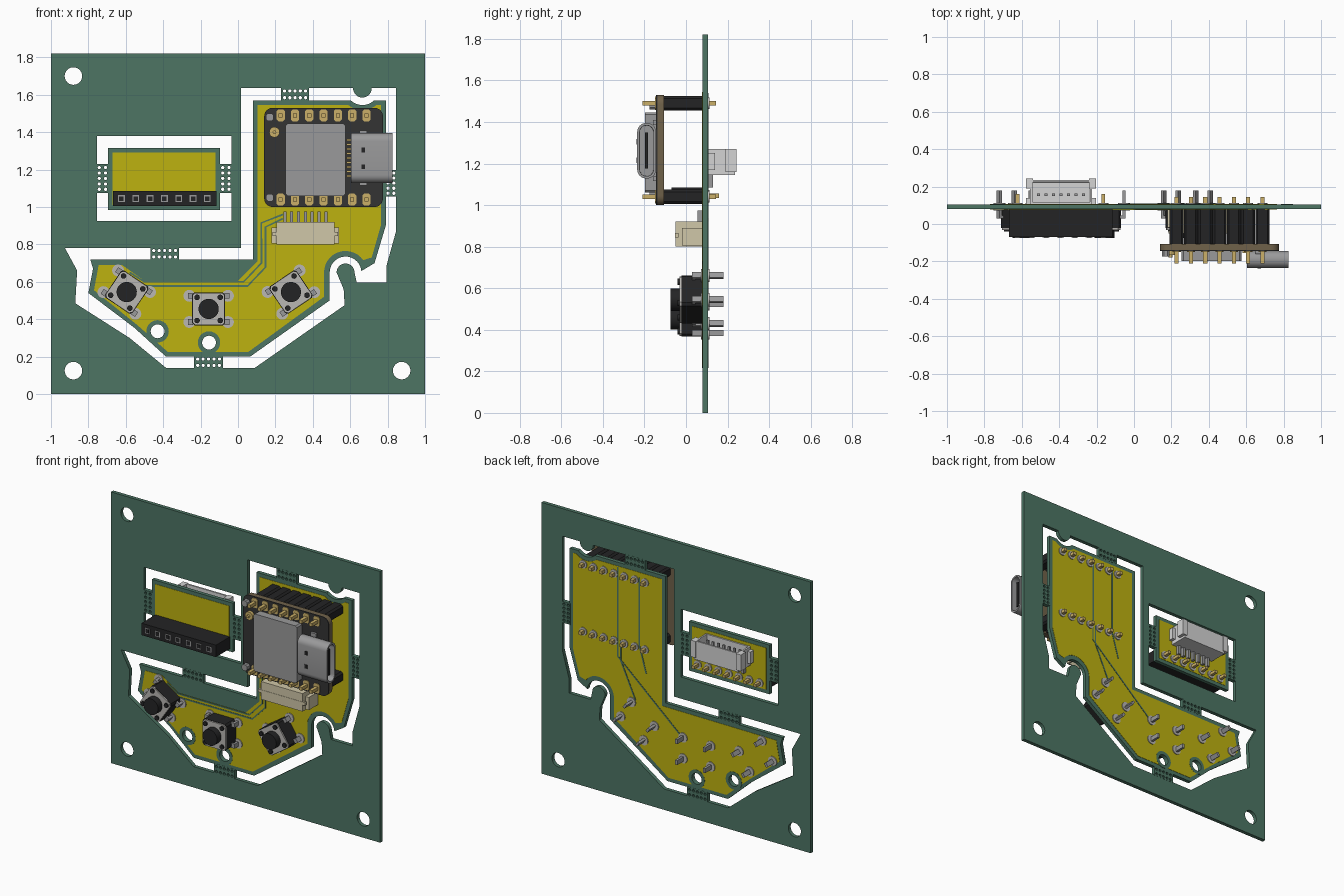
import bpy, bmesh, math
from mathutils import Matrix

if "Cube" in bpy.data.objects:
    bpy.data.objects.remove(bpy.data.objects["Cube"])


def material(name, r, g, b):
    lin = [((c / 255 + 0.055) / 1.055) ** 2.4 for c in (r, g, b)] + [1.0]
    m = bpy.data.materials.new(name)
    m.use_nodes = True
    m.diffuse_color = lin
    m.node_tree.nodes["Principled BSDF"].inputs["Base Color"].default_value = lin
    return m


GREEN = material("board green", 77, 117, 100)
YELLOW = material("mask yellow", 190, 178, 16)
BLACK = material("black plastic", 36, 36, 37)
DARK = material("module black", 52, 52, 52)
BROWN = material("laminate brown", 112, 98, 74)
STEEL = material("steel grey", 154, 154, 155)
SILVER = material("pale silver", 186, 183, 179)
WHITE = material("light plastic", 212, 212, 212)
CREAM = material("cream plastic", 208, 199, 168)
GOLD = material("gold", 203, 176, 104)

FRONT, BACK = 0.08, 0.105   # board surfaces


def add_object(name, mesh, mat):
    mesh.materials.append(mat)
    ob = bpy.data.objects.new(name, mesh)
    bpy.context.collection.objects.link(ob)
    bpy.ops.object.select_all(action='DESELECT')
    ob.select_set(True)
    bpy.context.view_layer.objects.active = ob
    bpy.ops.object.shade_smooth_by_angle(angle=math.radians(35))
    return ob


def finish(name, bm, mat):
    mesh = bpy.data.meshes.new(name)
    bm.to_mesh(mesh)
    bm.free()
    return add_object(name, mesh, mat)


def slab(name, loops, y0, y1, mat):
    """Filled outline with holes in the x-z plane, extruded along y."""
    cu = bpy.data.curves.new(name, 'CURVE')
    cu.dimensions, cu.fill_mode = '2D', 'BOTH'
    cu.extrude = (y1 - y0) / 2
    for loop in loops:
        sp = cu.splines.new('POLY')
        sp.points.add(len(loop) - 1)
        for p, (x, z) in zip(sp.points, loop):
            p.co = (x, z, 0, 1)
        sp.use_cyclic_u = True
    tmp = bpy.data.objects.new(name + "_outline", cu)
    bpy.context.collection.objects.link(tmp)
    mesh = bpy.data.meshes.new_from_object(tmp.evaluated_get(bpy.context.evaluated_depsgraph_get()))
    bpy.data.objects.remove(tmp)
    bm = bmesh.new()
    bm.from_mesh(mesh)
    bmesh.ops.remove_doubles(bm, verts=bm.verts, dist=1e-5)
    bmesh.ops.recalc_face_normals(bm, faces=bm.faces)
    bm.transform(Matrix.Translation((0, (y0 + y1) / 2, 0)) @ Matrix.Rotation(math.pi / 2, 4, 'X'))
    mesh.materials.clear()
    return finish(name, bm, mat)


def arc(cx, cz, r, a0, a1, n=14):
    angles = [math.radians(a0 + (a1 - a0) * i / n) for i in range(n + 1)]
    return [(cx + r * math.cos(a), cz + r * math.sin(a)) for a in angles]


def circle(cx, cz, r, n=24):
    return arc(cx, cz, r, 0, 360, n)[:-1]


def rect(x0, x1, z0, z1):
    return [(x0, z0), (x1, z0), (x1, z1), (x0, z1)]


def box(bm, lo, hi, chamfer=0.0, axis=1, seg=1):
    """Box from corner to corner, with the edges along one axis chamfered."""
    verts = bmesh.ops.create_cube(bm, size=1)["verts"]
    for v in verts:
        v.co = [lo[i] + (v.co[i] + 0.5) * (hi[i] - lo[i]) for i in range(3)]
    if chamfer:
        edges = {e for v in verts for e in v.link_edges
                 if abs(e.verts[0].co[axis] - e.verts[1].co[axis]) > 1e-5}
        bmesh.ops.bevel(bm, geom=list(edges), offset=chamfer, segments=seg,
                        profile=0.5, affect='EDGES')


def rod(bm, x, z, r, y0, y1, n=12):
    mat = Matrix.Translation((x, (y0 + y1) / 2, z)) @ Matrix.Rotation(math.pi / 2, 4, 'X')
    bmesh.ops.create_cone(bm, cap_ends=True, segments=n, radius1=r, radius2=r,
                          depth=y1 - y0, matrix=mat)


def boxes(name, mat, spans, chamfer=0.0):
    bm = bmesh.new()
    for lo, hi in spans:
        box(bm, lo, hi, chamfer)
    return finish(name, bm, mat)


def socket(name, mat, lo, hi, axis, side, rim, depth, chamfer=0.0):
    """Box whose end on the given axis is hollowed out."""
    bm = bmesh.new()
    box(bm, lo, hi, chamfer, axis, 6)
    bm.normal_update()
    mouth = [f for f in bm.faces if f.normal[axis] * side > 0.9]
    bmesh.ops.inset_individual(bm, faces=mouth, thickness=rim)
    bmesh.ops.inset_individual(bm, faces=mouth, thickness=0.001, depth=-depth)
    return finish(name, bm, mat)


# Outer panel with its routed openings
opening = ([(.015, 1.635)] + arc(.665, 1.635, .05, 180, 360)
           + [(.845, 1.635), (.845, .87), (.795, .69), (.795, .595), (.635, .595)]
           + arc(.575, .65, .048, 0, 180)
           + [(.565, .56), (.57, .475), (.09, .14), (-.385, .14), (-.58, .30),
              (-.87, .485), (-.86, .66), (-.925, .78), (.015, .78)])
corner_holes = [circle(x, z, .047) for x, z in ((-.88, 1.70), (-.88, .125), (.875, .125))]
slab("panel_frame", [rect(-1, 1, 0, 1.82), opening, rect(-.755, -.035, .925, 1.38)]
     + corner_holes, FRONT, BACK, GREEN)

# Main board and its coloured mask
mounts = [(-.43, .335), (-.155, .275)]
outline = ([(.08, 1.57)] + arc(.665, 1.635, .09, 226, 314)
           + [(.79, 1.57), (.79, .90), (.73, .70)] + arc(.575, .65, .085, 5, 180)
           + [(.49, .50), (.065, .20), (-.385, .20), (-.555, .355),
              (-.80, .54), (-.775, .67), (-.79, .72), (.08, .72)])
slab("main_board", [outline] + [circle(x, z, .037) for x, z in mounts], FRONT, BACK, GREEN)
mask = ([(.105, 1.545)] + arc(.665, 1.635, .117, 230, 310)
        + [(.765, 1.545), (.765, .905), (.715, .73)] + arc(.575, .65, .115, 35, 180)
        + [(.46, .52), (.055, .225), (-.375, .225), (-.54, .37), (-.77, .555), (-.745, .69)])
top_edges = {"front": [(-.62, .69), (-.5, .605), (0, .605), (.105, .71)],
             "back": [(.105, .695)]}
for side, y0 in (("front", FRONT - .002), ("back", BACK)):
    slab("main_mask_" + side, [mask + top_edges[side]]
         + [circle(x, z, .04) for x, z in mounts], y0, y0 + .002, YELLOW)
    for i, (x, z) in enumerate(mounts):
        slab(f"mount_ring_{side}_{i}", [circle(x, z, .06), circle(x, z, .037)],
             y0 - .001, y0 + .003, GREEN)
    slab("small_mask_" + side, [rect(-.67, -.12, 1.01, 1.29)], y0, y0 + .002, YELLOW)

# Small board
slab("small_board", [rect(-.695, -.095, .985, 1.315)], FRONT, BACK, GREEN)

# Break-away tabs with perforations along both ends
tabs = [(.235, .375, 1.57, 1.635), (-.465, -.32, .72, .78), (-.23, -.085, .14, .20),
        (.79, .845, 1.06, 1.195), (-.755, -.695, 1.08, 1.225), (-.095, -.035, 1.08, 1.225)]
for i, (x0, x1, z0, z1) in enumerate(tabs):
    dots = []
    for k in range(5):
        t = (k + .5) / 5
        for e in (.22, .78):
            u, v = (t, e) if x1 - x0 > z1 - z0 else (e, t)
            dots.append(circle(x0 + u * (x1 - x0), z0 + v * (z1 - z0), .009, 10))
    slab(f"break_tab_{i}", [rect(x0 - .004, x1 + .004, z0 - .004, z1 + .004)] + dots,
         FRONT - .001, BACK + .001, GREEN)


# Circuit traces
def trace(name, points, y0, w=.005):
    left, right = [], []
    for i, (x, z) in enumerate(points):
        (ax, az), (bx, bz) = points[max(i - 1, 0)], points[min(i + 1, len(points) - 1)]
        d = math.hypot(bx - ax, bz - az)
        nx, nz = -(bz - az) / d * w, (bx - ax) / d * w
        left.append((x + nx, z + nz))
        right.append((x - nx, z - nz))
    slab(name, [left + right[::-1]], y0, y0 + .003, GREEN)


for i in range(2):
    d = .022 * i
    trace(f"front_trace_{i}", [(.24, .96 - d), (.125 + d, .915 - d), (.125 + d, .70 - d),
                               (.03 + d, .60 - d), (-.5, .60 - d), (-.58, .65 - d)], FRONT - .004)
trace("back_trace_0", [(.43, 1.54), (.43, .94), (-.04, .53)], BACK + .001)
trace("back_trace_1", [(.27, 1.51), (.27, 1.05), (.22, .88)], BACK + .001)
trace("back_trace_2", [(.41, 1.05), (.41, .92), (.30, .68)], BACK + .001)

# Controller module on two pin strips
pin_x = [.228 + .0765 * i for i in range(7)]
rows = (1.49, 1.04)
boxes("module_headers", BLACK, [((x - .0375, -.106, z - .034), (x + .0375, FRONT, z + .034))
                                for x in pin_x for z in rows], .012)
boxes("module_pins", GOLD, [((x - .011, -.21, z - .011), (x + .011, .145, z + .011))
                            for x in pin_x for z in rows])
r = .045
corners = (arc(.73, 1.485, r, 0, 90, 6) + arc(.185, 1.485, r, 90, 180, 6)
           + arc(.185, 1.045, r, 180, 270, 6) + arc(.73, 1.045, r, 270, 360, 6))
slab("module_board", [corners], -.138, -.106, BROWN)
slab("module_face", [corners], -.145, -.138, DARK)
boxes("module_pads", GOLD, [((x - .022, -.149, z - .032), (x + .022, -.144, z + .032))
                            for x in pin_x for z in rows], .01)
boxes("module_shield", STEEL, [((.255, -.198, 1.06), (.575, -.144, 1.445))], .01)
boxes("module_buttons", STEEL, [((.15, -.175, z - .02), (.19, -.144, z + .02))
                                for z in (1.48, 1.02 + .03)], .01)
bm = bmesh.new()
rod(bm, .195, 1.40, .028, -.165, -.144, 20)
rod(bm, .195, 1.40, .010, -.178, -.144, 12)
finish("antenna_socket", bm, GOLD)
boxes("port_contacts", GOLD, [((.58, -.155, 1.16 + .024 * i), (.605, -.144, 1.172 + .024 * i))
                              for i in range(9)])
socket("port_shell", STEEL, (.605, -.235, 1.128), (.825, -.144, 1.395), 0, 1, .012, .13, .043)
boxes("port_tongue", BLACK, [((.68, -.197, 1.175), (.81, -.182, 1.35))])
boxes("port_slots", BLACK, [((.66, -.238, z - .013), (.68, -.234, z + .013)) for z in (1.305, 1.215)])
boxes("port_feet", STEEL, [((.65, -.16, 1.115), (.69, -.106, 1.14)),
                           ((.65, -.16, 1.385), (.69, -.106, 1.41))])

# Front cable connector, mouth down
wire_x = [.25 + .0367 * i for i in range(7)]
socket("front_connector", CREAM, (.205, -.05, .80), (.515, FRONT, .92), 2, -1, .014, .09)
boxes("front_connector_ears", CREAM, [((.18, -.02, .805), (.21, FRONT, .89)),
                                      ((.51, -.02, .805), (.54, FRONT, .89)),
                                      ((.185, -.052, .845), (.535, -.035, .865))])
boxes("front_connector_leads", STEEL, [((x - .008, .055, .90), (x + .008, .078, .975)) for x in wire_x])
boxes("front_connector_contacts", GOLD, [((x - .007, .01, .81), (x + .007, .02, .85)) for x in wire_x])

# Back cable connector, mouth up
socket("back_connector", WHITE, (-.555, BACK, 1.145), (-.225, .235, 1.27), 2, 1, .016, .09)
boxes("back_connector_ears", WHITE, [((-.577, .19, 1.16), (-.54, .242, 1.27)),
                                     ((-.24, .19, 1.16), (-.203, .242, 1.27)),
                                     ((-.577, BACK, 1.17), (-.55, .14, 1.25)),
                                     ((-.23, BACK, 1.17), (-.203, .14, 1.25))])
back_x = [-.51 + .04 * i for i in range(7)]
boxes("back_connector_leads", STEEL, [((x - .009, .107, 1.085), (x + .009, .13, 1.15)) for x in back_x])
boxes("back_connector_contacts", STEEL, [((x - .008, .15, 1.175), (x + .008, .162, 1.255)) for x in back_x])

# Socket strip on the small board
strip_x = [-.623 + .0765 * i for i in range(7)]
boxes("strip_body", BLACK, [((-.668, -.07, 1.005), (-.115, FRONT, 1.085))])
boxes("strip_contacts", STEEL, [((x - .018, -.073, 1.027), (x + .018, -.069, 1.063)) for x in strip_x])
boxes("strip_holes", BLACK, [((x - .012, -.076, 1.033), (x + .012, -.072, 1.057)) for x in strip_x])
boxes("strip_pins", GOLD, [((x - .01, .07, 1.035), (x + .01, .16, 1.055)) for x in strip_x])

# Solder pads behind the pins
bm = bmesh.new()
for x, z in [(x, z) for x in pin_x for z in rows] + [(x, 1.045) for x in strip_x]:
    rod(bm, x, z, .027, BACK, BACK + .008, 16)
finish("back_solder_pads", bm, SILVER)

# Push buttons
for name, x, z, turn in (("right", -.595, .545, 34), ("middle", -.157, .455, 0), ("left", .283, .545, -34)):
    legs = [(sx * .103, sz * .07) for sx in (-1, 1) for sz in (-1, 1)]
    parts = [boxes(name + "_switch_body", BLACK, [((-.088, -.022, -.088), (.088, FRONT, .088))], .012),
             boxes(name + "_switch_plate", SILVER, [((-.086, -.031, -.086), (.086, -.022, .086))], .014)]
    bm = bmesh.new()
    rod(bm, 0, 0, .054, -.075, -.03, 28)
    for sx in (-1, 1):
        for sz in (-1, 1):
            rod(bm, sx * .062, sz * .062, .015, -.04, -.03, 12)
    parts.append(finish(name + "_switch_button", bm, BLACK))
    bm = bmesh.new()
    for lx, lz in legs:
        rod(bm, lx, lz, .032, FRONT - .008, FRONT, 18)
        rod(bm, lx, lz, .032, BACK, BACK + .008, 18)
    parts.append(finish(name + "_switch_pads", bm, SILVER))
    parts.append(boxes(name + "_switch_legs", STEEL, [
        ((lx - .008, .03, lz - .015), (lx + .008, .18, lz + .015)) for lx, lz in legs] + [
        ((min(lx, lx * .8), .03, lz - .015), (max(lx, lx * .8), .045, lz + .015)) for lx, lz in legs]))
    for ob in parts:
        ob.location = (x, 0, z)
        ob.rotation_euler.y = math.radians(turn)
